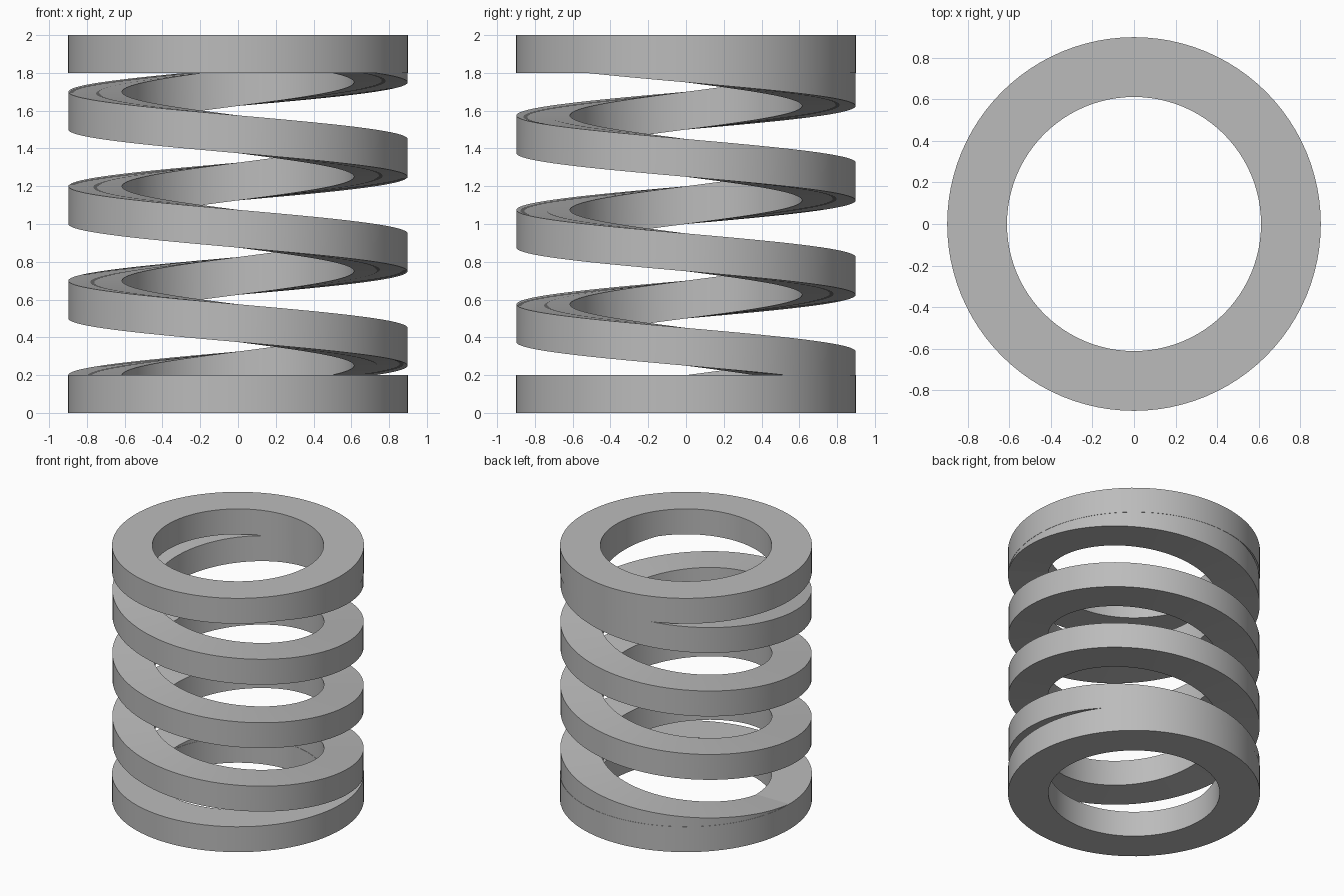
import bpy, bmesh
from math import cos, sin, pi, radians

cube = bpy.data.objects.get("Cube")
if cube:
    bpy.data.objects.remove(cube)

INNER, OUTER = 0.612, 0.9    # coil radii
HEIGHT, THICK = 2.0, 0.2     # full height, wire height
PITCH, SEGS = 0.5, 96        # rise and segments per turn

steel = bpy.data.materials.new("spring_grey")
steel.use_nodes = True
GREY = (0.5, 0.5, 0.5, 1)
steel.diffuse_color = GREY
steel.node_tree.nodes["Principled BSDF"].inputs["Base Color"].default_value = GREY


def sweep(name, stations, closed):
    """Skin a rectangular section through (angle, low, high, inner, outer) stations."""
    bm = bmesh.new()
    loops = []
    for a, low, high, r_in, r_out in stations:
        corners = ((r_in, low), (r_out, low), (r_out, high), (r_in, high))
        loops.append([bm.verts.new((r * cos(a), r * sin(a), z)) for r, z in corners])
    pairs = list(zip(loops, loops[1:]))
    if closed:
        pairs.append((loops[-1], loops[0]))
    else:
        bm.faces.new(loops[0])
        bm.faces.new(loops[-1])
    for p, q in pairs:
        for i in range(4):
            j = (i + 1) % 4
            bm.faces.new((p[i], p[j], q[j], q[i]))
    bmesh.ops.recalc_face_normals(bm, faces=bm.faces)
    mesh = bpy.data.meshes.new(name)
    bm.to_mesh(mesh)
    bm.free()
    mesh.materials.append(steel)
    obj = bpy.data.objects.new(name, mesh)
    bpy.context.collection.objects.link(obj)
    bpy.ops.object.select_all(action='DESELECT')
    obj.select_set(True)
    bpy.context.view_layer.objects.active = obj
    bpy.ops.object.shade_smooth_by_angle(angle=radians(30))


# Flat end rings
for name, z in (("bottom_ring", 0), ("top_ring", HEIGHT - THICK)):
    sweep(name, [(2 * pi * i / SEGS, z, z + THICK, INNER, OUTER) for i in range(SEGS)], True)

# Coil, climbing clockwise from the -x side, with its ends buried in the rings
GAP = 0.002
coil = []
for i in range(-SEGS // 5, int(SEGS * 3.8) + 1):
    z = PITCH * i / SEGS
    low, high = max(z, GAP), min(z + THICK, HEIGHT - GAP)
    coil.append((pi - 2 * pi * i / SEGS, low, high, INNER + GAP, OUTER - GAP))
sweep("coil", coil, False)
